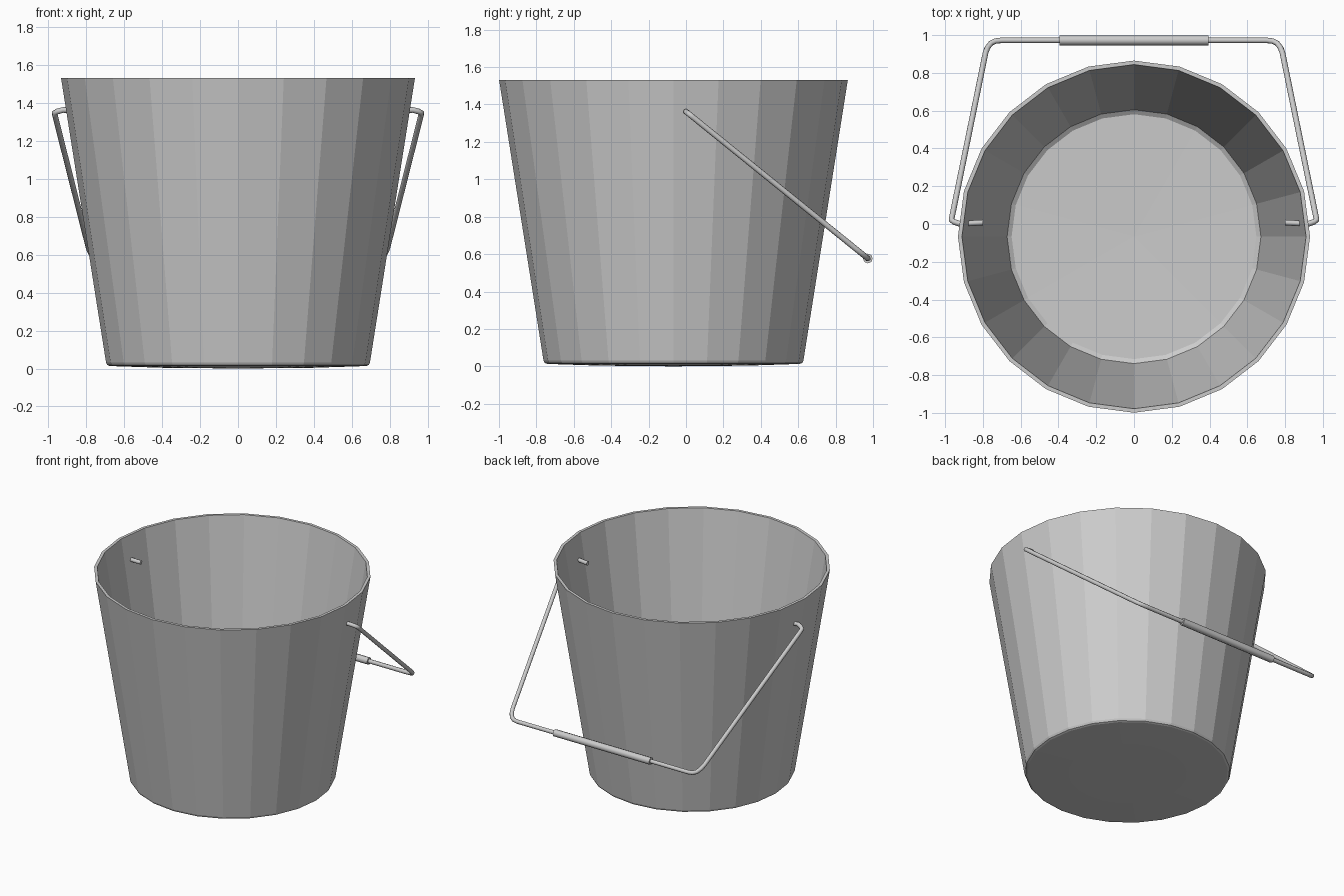
import bpy, bmesh
from math import cos, sin, pi
from mathutils import Vector

if "Cube" in bpy.data.objects:
    bpy.data.objects.remove(bpy.data.objects["Cube"])

SIDES = 24
CY = -0.067  # bucket axis sits slightly forward of the origin


def lathe(name, profile, sides, cy):
    bm = bmesh.new()
    rings = []
    for r, z in profile:
        if r == 0:
            rings.append([bm.verts.new((0, cy, z))])
        else:
            rings.append([bm.verts.new((r * cos(2 * pi * i / sides),
                                        cy + r * sin(2 * pi * i / sides), z))
                          for i in range(sides)])
    for a, b in zip(rings, rings[1:]):
        for i in range(sides):
            j = (i + 1) % sides
            if len(a) == 1:
                bm.faces.new((a[0], b[j], b[i]))
            elif len(b) == 1:
                bm.faces.new((a[i], a[j], b[0]))
            else:
                bm.faces.new((a[i], a[j], b[j], b[i]))
    bmesh.ops.recalc_face_normals(bm, faces=bm.faces)
    mesh = bpy.data.meshes.new(name)
    bm.to_mesh(mesh)
    bm.free()
    ob = bpy.data.objects.new(name, mesh)
    bpy.context.collection.objects.link(ob)
    return ob


def tube(name, points, radius):
    cu = bpy.data.curves.new(name, 'CURVE')
    cu.dimensions = '3D'
    cu.bevel_depth = radius
    cu.bevel_resolution = 2
    cu.use_fill_caps = True
    sp = cu.splines.new('POLY')
    sp.points.add(len(points) - 1)
    for p, co in zip(sp.points, points):
        p.co = (*co, 1)
    ob = bpy.data.objects.new(name, cu)
    bpy.context.collection.objects.link(ob)
    bpy.ops.object.select_all(action='DESELECT')
    ob.select_set(True)
    bpy.context.view_layer.objects.active = ob
    bpy.ops.object.convert(target='MESH')
    bpy.ops.object.shade_smooth_by_angle(angle=0.9)
    return ob


# Tapered bucket: bulged underside, outer wall, rim, inner wall, floor
lathe("bucket", [(0, 0), (0.40, 0.004), (0.675, 0.013), (0.688, 0.018), (0.695, 0.032),
                 (0.932, 1.53), (0.911, 1.53), (0.672, 0.05),
                 (0.648, 0.034), (0, 0.022)], SIDES, CY)

# Handle is drawn in its own plane (x, distance from pivot) and hangs to the back
PIVOT = Vector((0, 0, 1.362))
DOWN = Vector((0, 0.974, -0.787)).normalized()
REACH = 1.25


def on_handle(x, t):
    return PIVOT + Vector((x, 0, 0)) + DOWN * t


# Left half of the wire: hook through the wall, arm, rounded corner
half = [(-0.80, 0.01), (-0.88, 0.004), (-0.92, 0.0), (-0.952, 0.014),
        (-0.966, 0.026), (-0.964, 0.045),
        (-0.786, 1.165), (-0.776, 1.20), (-0.758, 1.23),
        (-0.735, 1.245), (-0.70, REACH)]
path = half + [(-x, t) for x, t in reversed(half)]
tube("handle_wire", [on_handle(x, t) for x, t in path], 0.015)

# Grip sleeve
tube("handle_grip", [on_handle(-0.395, REACH), on_handle(0.395, REACH)], 0.026)
